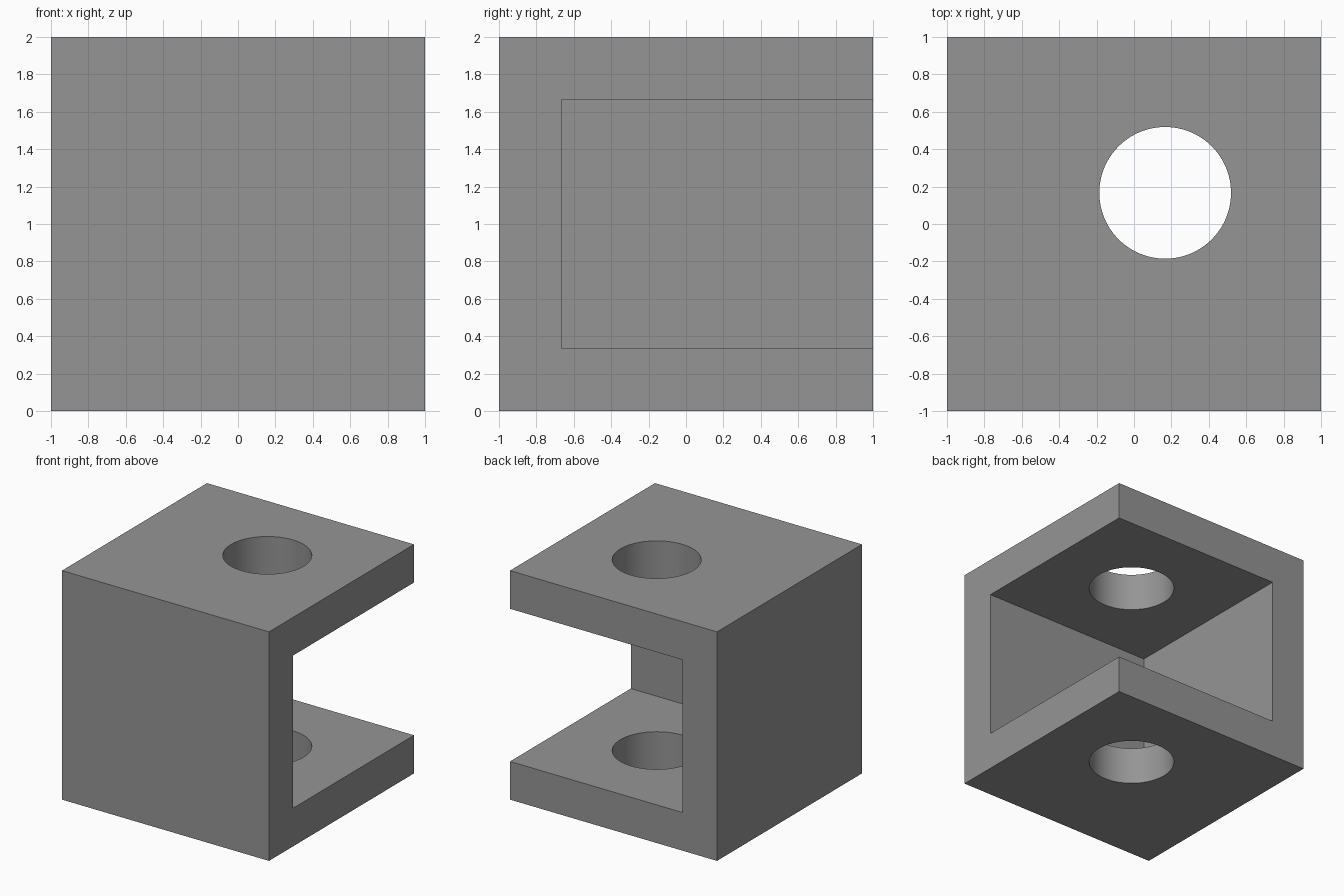
import bpy
import math

if "Cube" in bpy.data.objects:
    bpy.data.objects.remove(bpy.data.objects["Cube"])

WALL = 1 / 3          # thickness of plates and walls
HOLE_R = 0.352        # radius of the through hole
HOLE_XY = 1 / 6       # hole sits at the centre of the open pocket

grey = bpy.data.materials.new("grey")
grey.diffuse_color = (0.3, 0.3, 0.3, 1)
grey.use_nodes = True
grey.node_tree.nodes["Principled BSDF"].inputs["Base Color"].default_value = grey.diffuse_color


def box(name, low, high):
    """Axis-aligned box between two corners."""
    bpy.ops.mesh.primitive_cube_add(size=1, location=[(a + b) / 2 for a, b in zip(low, high)])
    obj = bpy.context.object
    obj.name = name
    obj.scale = [b - a for a, b in zip(low, high)]
    bpy.ops.object.transform_apply(location=True, rotation=False, scale=True)
    return obj


def cut(target, cutter):
    """Subtract a hidden cutter from the target and apply it."""
    mod = target.modifiers.new(cutter.name, 'BOOLEAN')
    mod.operation = 'DIFFERENCE'
    mod.solver = 'EXACT'
    mod.object = cutter
    bpy.context.view_layer.objects.active = target
    bpy.ops.object.modifier_apply(modifier=mod.name)
    bpy.data.objects.remove(cutter)


# Solid block
bracket = box("corner_bracket", (-1, -1, 0), (1, 1, 2))
bracket.data.materials.append(grey)

# Pocket open to the right and the back, leaving two walls and two plates
cut(bracket, box("pocket_cutter", (-1 + WALL, -1 + WALL, WALL), (1.5, 1.5, 2 - WALL)))

# Round hole through both plates
bpy.ops.mesh.primitive_cylinder_add(vertices=96, radius=HOLE_R, depth=3,
                                    location=(HOLE_XY, HOLE_XY, 1))
hole = bpy.context.object
hole.name = "hole_cutter"
cut(bracket, hole)

# Smooth hole walls, sharp block edges
bpy.ops.object.select_all(action='DESELECT')
bracket.select_set(True)
bpy.context.view_layer.objects.active = bracket
bpy.ops.object.shade_smooth_by_angle(angle=math.radians(30))
